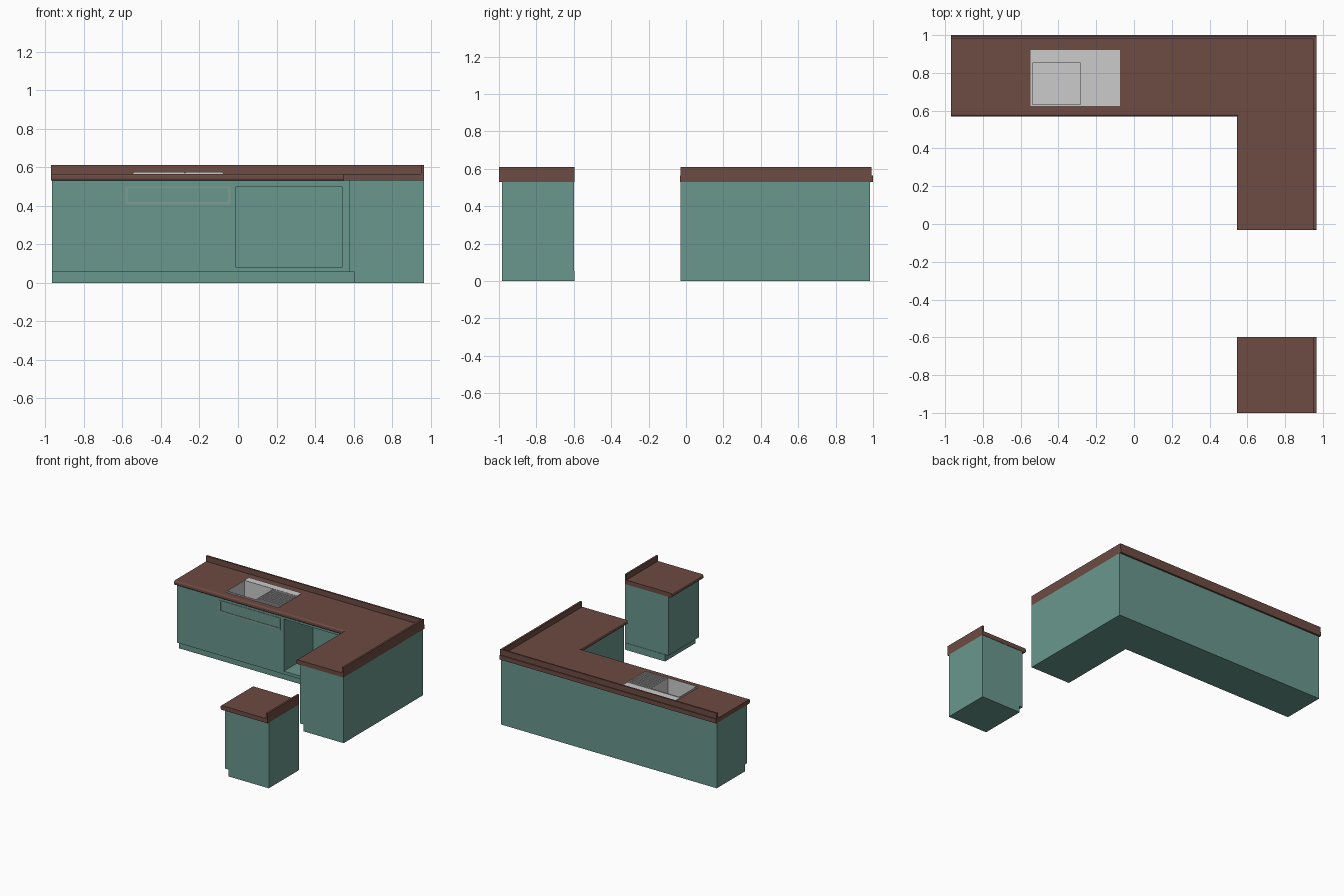
import bpy, bmesh, math

if "Cube" in bpy.data.objects:
    bpy.data.objects.remove(bpy.data.objects["Cube"])

def material(name, rgb):
    m = bpy.data.materials.new(name)
    m.diffuse_color = (*rgb, 1)
    m.use_nodes = True
    m.node_tree.nodes["Principled BSDF"].inputs["Base Color"].default_value = m.diffuse_color
    return m

TEAL = material("teal_paint", (0.14, 0.31, 0.265))
BROWN = material("brown_worktop", (0.155, 0.07, 0.056))
PANEL = material("panel_grey", (0.22, 0.32, 0.29))

def finish(name, bm, mat):
    bmesh.ops.recalc_face_normals(bm, faces=bm.faces)
    me = bpy.data.meshes.new(name)
    bm.to_mesh(me)
    bm.free()
    ob = bpy.data.objects.new(name, me)
    bpy.context.collection.objects.link(ob)
    if mat:
        me.materials.append(mat)
    return ob

def prism(name, pts, z0, z1, mat=None, round_edges=None):
    """Extrude a plan outline; round_edges(mid point) picks edges to round."""
    bm = bmesh.new()
    f = bm.faces.new([bm.verts.new((x, y, z0)) for x, y in pts])
    ext = bmesh.ops.extrude_face_region(bm, geom=[f])
    for v in ext["geom"]:
        if isinstance(v, bmesh.types.BMVert):
            v.co.z = z1
    if round_edges:
        es = [e for e in bm.edges if abs(e.verts[0].co.z - e.verts[1].co.z) < 1e-5
              and round_edges((e.verts[0].co + e.verts[1].co) / 2)]
        bmesh.ops.bevel(bm, geom=es, offset=0.012, segments=3, profile=0.5, affect='EDGES')
    return finish(name, bm, mat)

def box(name, x0, x1, y0, y1, z0, z1, mat=None):
    return prism(name, [(x0, y0), (x1, y0), (x1, y1), (x0, y1)], z0, z1, mat)

def cut(ob, *dims):
    c = box("cutter", *dims)
    c.hide_render = True
    mod = ob.modifiers.new("cut", 'BOOLEAN')
    mod.operation, mod.object, mod.solver = 'DIFFERENCE', c, 'EXACT'
    bpy.context.view_layer.objects.active = ob
    bpy.ops.object.modifier_apply(modifier=mod.name)
    bpy.data.objects.remove(c)

def ell(left, front, leg, end, right, back):
    return [(left, front), (leg, front), (leg, end), (right, end), (right, back), (left, back)]

# L-shaped cabinet with recessed plinth
cab = prism("corner_cabinet", ell(-0.965, 0.6, 0.575, -0.03, 0.965, 0.985), 0.055, 0.53, TEAL)
prism("corner_plinth", ell(-0.965, 0.625, 0.605, -0.03, 0.965, 0.985), 0, 0.055, TEAL)
cut(cab, -0.01, 0.54, 0.5, 0.97, 0.08, 0.5)          # appliance niche
cut(cab, -0.543, -0.277, 0.627, 0.858, 0.43, 0.6)    # room for the basin

# worktop with rounded front edge
top = prism("corner_worktop", ell(-0.97, 0.57, 0.545, -0.033, 0.965, 1.0), 0.53, 0.565, BROWN,
            lambda m: abs(m.y - 0.57) < 0.001 or abs(m.x - 0.545) < 0.001)
cut(top, -0.543, -0.277, 0.627, 0.858, 0.5, 0.6)
prism("corner_backsplash", [(-0.97, 0.98), (0.95, 0.98), (0.95, -0.03), (0.965, -0.03),
                            (0.965, 0.993), (-0.97, 0.993)], 0.565, 0.61, BROWN)

# separate end cabinet
box("end_cabinet", 0.575, 0.965, -0.985, -0.6, 0.055, 0.53, TEAL)
box("end_plinth", 0.605, 0.965, -0.985, -0.597, 0, 0.055, TEAL)
prism("end_worktop", [(0.545, -1), (0.965, -1), (0.965, -0.597), (0.545, -0.597)], 0.53, 0.565,
      BROWN, lambda m: abs(m.x - 0.545) < 0.001)
box("end_backsplash", 0.95, 0.965, -1, -0.597, 0.565, 0.61, BROWN)

# drawer panel below the sink
panel = box("drawer_panel", -0.585, -0.04, 0.596, 0.606, 0.405, 0.5, PANEL)
cut(panel, -0.572, -0.052, 0.58, 0.6, 0.418, 0.493)

# sink: flange, basin shell, rims, ribs and drain
flange = box("sink_flange", -0.547, -0.075, 0.625, 0.92, 0.56, 0.571)
cut(flange, -0.538, -0.282, 0.632, 0.853, 0.5, 0.6)
basin = box("sink_basin", -0.542, -0.278, 0.628, 0.857, 0.44, 0.57)
cut(basin, -0.538, -0.282, 0.632, 0.853, 0.446, 0.6)

def rim(name, x0, x1, y0, y1, w=0.005):
    r = box(name, x0, x1, y0, y1, 0.57, 0.575)
    cut(r, x0 + w, x1 - w, y0 + w, y1 - w, 0.55, 0.6)

rim("basin_rim", -0.543, -0.277, 0.627, 0.858)
rim("drainer_rim", -0.273, -0.077, 0.63, 0.858)
for i in range(9):
    y = 0.648 + i * 0.0235
    box(f"drainer_rib_{i}", -0.262, -0.085, y, y + 0.011, 0.57, 0.576)

bm = bmesh.new()
bmesh.ops.create_cone(bm, cap_ends=True, segments=16, radius1=0.012, radius2=0.012, depth=0.004)
finish("sink_drain", bm, None).location = (-0.32, 0.745, 0.447)
